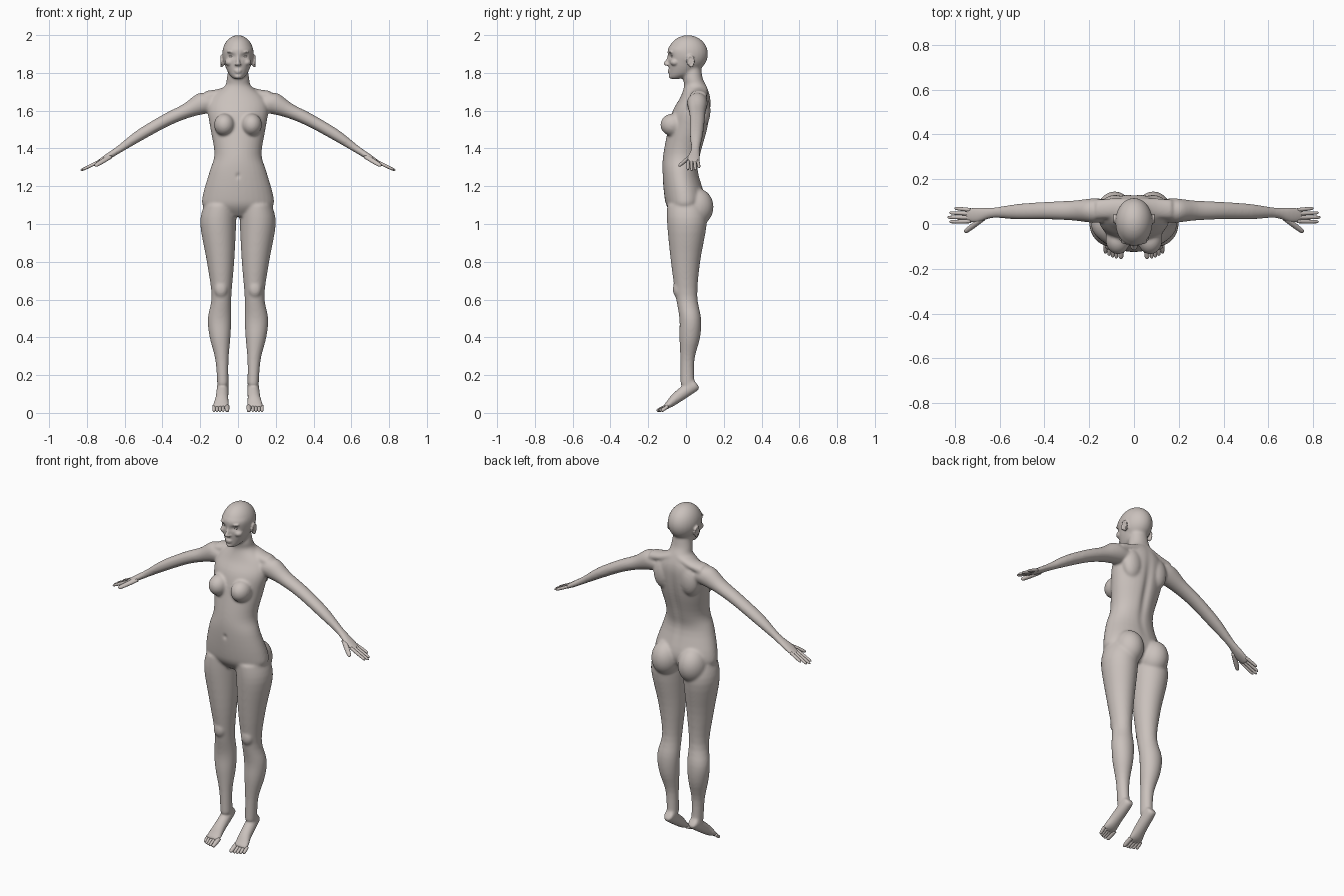
import bpy
import bmesh
from math import cos, sin, pi, exp
from mathutils import Vector, Matrix

if "Cube" in bpy.data.objects:
    bpy.data.objects.remove(bpy.data.objects["Cube"])

RIGHTWARD, BACKWARD, UPWARD = Matrix.Identity(3)
ARM_UP = Vector((.48, 0, .88))      # across the sloping arm
FOOT_UP = Vector((0, -.6, .8))      # across the pointed foot

skin = bpy.data.materials.new("warm_grey_skin")
skin.use_nodes = True
tone = (.59, .535, .505, 1)
skin.diffuse_color = tone
skin.node_tree.nodes["Principled BSDF"].inputs["Base Color"].default_value = tone


def spline(rows, steps=4):
    """Smooth curve through rows of any width."""
    out = []
    for i, (start, end) in enumerate(zip(rows, rows[1:])):
        before, after = rows[max(i - 1, 0)], rows[min(i + 2, len(rows) - 1)]
        for k in range(steps):
            t = k / steps
            out.append([b + t / 2 * (c - a + t * (2*a - 5*b + 4*c - d + t * (3*b - a - 3*c + d)))
                        for a, b, c, d in zip(before, start, end, after)])
    return out + [list(rows[-1])]


def tube(bm, rows, across, up, sides=24):
    """Loft ellipses; each row is x, y, z, radius across, radius up."""
    rings = []
    for x, y, z, a, b in spline(rows):
        centre = Vector((x, y, z))
        angles = [2 * pi * k / sides for k in range(sides)]
        rings.append([bm.verts.new(centre + across * a * cos(t) + up * b * sin(t)) for t in angles])
    for low, high in zip(rings, rings[1:]):
        for k in range(sides):
            bm.faces.new((low[k - 1], low[k], high[k], high[k - 1]))
    bm.faces.new(rings[0])
    bm.faces.new(rings[-1])


def column(bm, rows):
    """Upright loft; each row is z, left x, right x, front y, back y."""
    tube(bm, [((l + r) / 2, (f + b) / 2, z, (r - l) / 2, (b - f) / 2) for z, l, r, f, b in rows],
         RIGHTWARD, BACKWARD, sides=32)


def centred_column(bm, rows):
    """Upright loft on x = 0; each row is z, half width, front y, back y."""
    column(bm, [(z, -w, w, f, b) for z, w, f, b in rows])


def ball(bm, centre, radii):
    matrix = Matrix.Translation(centre) @ Matrix.Diagonal((*radii, 1))
    bmesh.ops.create_uvsphere(bm, u_segments=24, v_segments=16, radius=1, matrix=matrix)


def digit(bm, start, end, radius, across, up):
    """Finger or toe with a rounded tip."""
    start, end = Vector(start), Vector(end)
    taper = (0, 1), (.5, 1), (.85, .85), (.96, .6), (1, .2)
    tube(bm, [(*start.lerp(end, t), radius * k, radius * k) for t, k in taper], across, up, sides=12)


def mirror(bm):
    copy = bmesh.ops.duplicate(bm, geom=bm.verts[:] + bm.edges[:] + bm.faces[:])["geom"]
    verts = [item for item in copy if isinstance(item, bmesh.types.BMVert)]
    bmesh.ops.scale(bm, vec=(-1, 1, 1), verts=verts)


def make_object(bm, name):
    bmesh.ops.recalc_face_normals(bm, faces=bm.faces[:])
    mesh = bpy.data.meshes.new(name)
    bm.to_mesh(mesh)
    bm.free()
    mesh.materials.append(skin)
    for polygon in mesh.polygons:
        polygon.use_smooth = True
    obj = bpy.data.objects.new(name, mesh)
    bpy.context.collection.objects.link(obj)
    return obj


def fuse(bm, voxel, rounds):
    """Melt overlapping shells into one soft skin and return it as a bmesh."""
    helper = make_object(bm, "blend_helper")
    remesh = helper.modifiers.new("Fuse", 'REMESH')
    remesh.mode = 'VOXEL'
    remesh.voxel_size = voxel
    soften = helper.modifiers.new("Soften", 'SMOOTH')
    soften.factor, soften.iterations = .5, rounds
    graph = bpy.context.evaluated_depsgraph_get()
    mesh = bpy.data.meshes.new_from_object(helper.evaluated_get(graph))
    fused = bmesh.new()
    fused.from_mesh(mesh)
    bpy.data.objects.remove(helper)
    bpy.data.meshes.remove(mesh)
    return fused


# Leg
body = bmesh.new()
column(body, [(1.1, .01, .18, -.1, .1), (1, .01, .2, -.1, .11), (.8, .02, .165, -.08, .075),
              (.62, .035, .14, -.055, .06), (.5, .035, .16, -.035, .08),
              (.4, .04, .15, -.035, .075), (.28, .05, .12, -.03, .045), (.15, .05, .11, -.03, .045)])
ball(body, centre=(.09, -.045, .655), radii=(.035, .025, .045))

# Foot, heel to ball
tube(body, [(.08, .06, .15, .02, .02), (.08, .04, .145, .03, .035), (.085, -.05, .08, .035, .03),
            (.09, -.09, .045, .043, .02), (.09, -.115, .03, .04, .01)], RIGHTWARD, FOOT_UP)

# Arm and palm
tube(body, [(.12, .06, 1.64, .05, .05), (.18, .06, 1.64, .055, .06), (.27, .06, 1.6, .045, .04),
            (.38, .06, 1.55, .04, .034), (.52, .055, 1.47, .035, .03), (.63, .05, 1.395, .024, .02),
            (.7, .04, 1.35, .036, .016), (.75, .04, 1.32, .03, .01)], BACKWARD, ARM_UP)

# Shoulder slope, shoulder blade, breast and buttock
tube(body, [(.02, .075, 1.715, .04, .03), (.1, .07, 1.69, .045, .026), (.17, .065, 1.675, .045, .03)],
     BACKWARD, UPWARD)
ball(body, centre=(.085, .085, 1.6), radii=(.06, .045, .09))
ball(body, centre=(.072, -.07, 1.525), radii=(.055, .066, .06))
ball(body, centre=(.086, .056, 1.09), radii=(.08, .09, .1))
mirror(body)

# Torso and neck
centred_column(body, [(1.04, .08, -.06, .05), (1.09, .18, -.1, .09), (1.15, .187, -.115, .1),
                      (1.28, .15, -.125, .065), (1.37, .125, -.12, .08), (1.5, .145, -.095, .115),
                      (1.6, .16, -.07, .13), (1.67, .14, -.03, .13), (1.73, .07, -.01, .11),
                      (1.77, .06, -.015, .09), (1.83, .05, -.01, .08)])

# Skull and face
ball(body, centre=(0, .01, 1.9), radii=(.084, .107, .1))
centred_column(body, [(1.767, .02, -.08, -.04), (1.78, .036, -.09, .01), (1.8, .052, -.09, .05),
                      (1.85, .072, -.093, .08), (1.92, .08, -.098, .08), (1.95, .06, -.08, .06)])
body = fuse(body, voxel=.006, rounds=12)

# Hollows: spine furrow, navel, eye sockets
hollows = [((0, .1, 1.45), (.022, .07, .2), -.012), ((0, -.12, 1.255), (.01, .03, .013), .008)]
hollows += [((side * .034, -.085, 1.888), (.02, .03, .014), .012) for side in (-1, 1)]
for vert in body.verts:
    for centre, size, depth in hollows:
        reach = sum(((p - c) / s) ** 2 for p, c, s in zip(vert.co, centre, size))
        vert.co.y += depth * exp(-reach)

# Brow, cheek and nostril
features = bmesh.new()
ball(features, centre=(.033, -.078, 1.911), radii=(.027, .014, .007))
ball(features, centre=(.044, -.058, 1.856), radii=(.025, .025, .02))
ball(features, centre=(.011, -.1, 1.845), radii=(.007, .01, .007))

# Ear with raised rim
ball(features, centre=(.082, .024, 1.86), radii=(.009, .016, .03))
for k in range(14):
    angle = pi * (k / 8 - .45)
    rim = (.089, .024 + .018 * cos(angle), 1.862 + .029 * sin(angle))
    ball(features, centre=rim, radii=(.006, .005, .005))
mirror(features)

# Nose, lips and chin
centred_column(features, [(1.91, .007, -.097, -.07), (1.88, .008, -.1, -.07), (1.857, .011, -.116, -.07),
                          (1.846, .012, -.12, -.07), (1.838, .009, -.108, -.07)])
ball(features, centre=(0, -.087, 1.813), radii=(.021, .011, .005))
ball(features, centre=(0, -.086, 1.803), radii=(.018, .011, .006))
ball(features, centre=(0, -.077, 1.782), radii=(.02, .015, .013))

# Melt the features into the body
feature_mesh = bpy.data.meshes.new("feature_helper")
features.to_mesh(feature_mesh)
features.free()
body.from_mesh(feature_mesh)
bpy.data.meshes.remove(feature_mesh)
make_object(fuse(body, voxel=.005, rounds=3), "body")

# Fingers fan out from the palm, thumb points forward
fingers = bmesh.new()
for k in range(4):
    short = (k - 1) ** 2 * .008
    tip = (.833 - short, .01 + .02 * k, 1.283 + short / 2)
    digit(fingers, (.73, .012 + .017 * k, 1.333), tip, .0085, BACKWARD, ARM_UP)
digit(fingers, (.675, .025, 1.358), (.757, -.037, 1.308), .012, Vector((.6, .8, 0)), ARM_UP)
mirror(fingers)
make_object(fingers, "fingers")

# Toes, big toe inward
toes = bmesh.new()
for k in range(5):
    x = .063 + .016 * k if k else .058
    digit(toes, (x, -.095, .036), (x, -.154 + .0015 * k * k, .009), .009 if k else .0125,
          RIGHTWARD, FOOT_UP)
mirror(toes)
make_object(toes, "toes")

# Eyes
eyes = bmesh.new()
ball(eyes, centre=(.034, -.066, 1.888), radii=(.016, .013, .008))
mirror(eyes)
make_object(eyes, "eyes")
